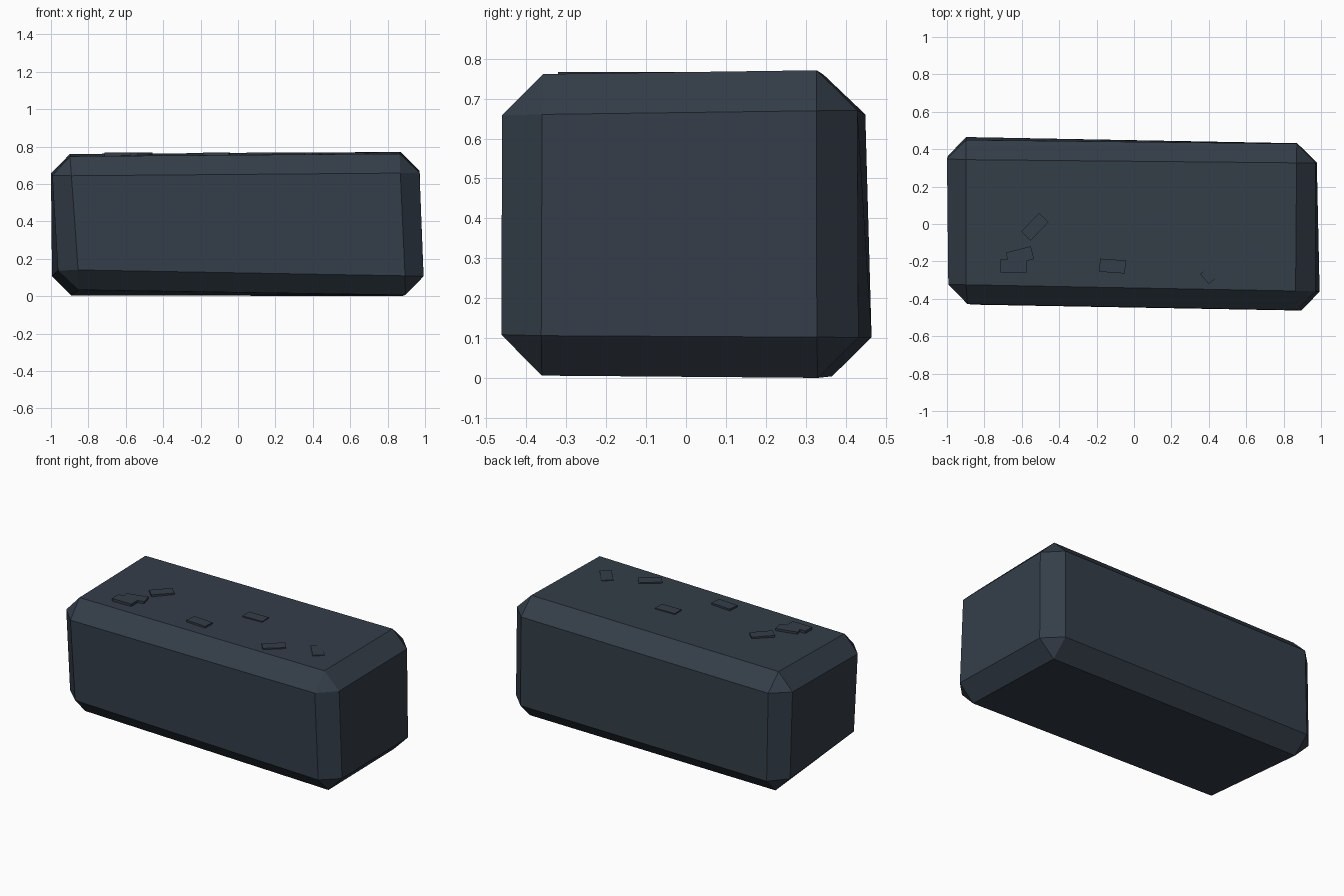
import bpy, bmesh, math
from mathutils import Matrix

if "Cube" in bpy.data.objects:
    bpy.data.objects.remove(bpy.data.objects["Cube"])

stone = bpy.data.materials.new("dark slate")
stone.diffuse_color = (0.034, 0.047, 0.065, 1)
stone.use_nodes = True
stone.node_tree.nodes["Principled BSDF"].inputs["Base Color"].default_value = stone.diffuse_color


def finish(bm, name):
    bmesh.ops.recalc_face_normals(bm, faces=bm.faces)
    me = bpy.data.meshes.new(name)
    bm.to_mesh(me)
    bm.free()
    me.materials.append(stone)
    ob = bpy.data.objects.new(name, me)
    bpy.context.collection.objects.link(ob)
    return ob


# Stone block: a slightly irregular box, chamfered on every edge
corners = {
    (-1, -1, -1): (-0.95, -0.43, 0.04),
    (1, -1, -1): (1.0, -0.465, 0.005),
    (1, 1, -1): (0.975, 0.43, 0.0),
    (-1, 1, -1): (-1.0, 0.47, 0.0),
    (-1, -1, 1): (-1.0, -0.425, 0.745),
    (1, -1, 1): (0.965, -0.462, 0.761),
    (1, 1, 1): (0.972, 0.428, 0.773),
    (-1, 1, 1): (-1.0, 0.447, 0.762),
}
bm = bmesh.new()
bmesh.ops.create_cube(bm, size=2)
for v in bm.verts:
    v.co = corners[tuple(round(c) for c in v.co)]
bmesh.ops.bevel(bm, geom=bm.edges[:], offset=0.102, offset_type='OFFSET',
                segments=1, affect='EDGES')
finish(bm, "stone_block")

# Small flat chips scattered on the top: x, y, turn in degrees
chips = [(-0.53, -0.015, 46), (0.115, 0.015, 1), (-0.115, -0.225, -4),
         (0.43, -0.25, 40), (0.675, -0.157, -50), (-0.61, -0.17, 14),
         (-0.645, -0.225, 0)]
for i, (x, y, turn) in enumerate(chips):
    bm = bmesh.new()
    bmesh.ops.create_cube(bm, size=1, matrix=(
        Matrix.Translation((x, y, 0.752))
        @ Matrix.Rotation(math.radians(turn), 4, 'Z')
        @ Matrix.Diagonal((0.138, 0.07, 0.03, 1))))
    finish(bm, f"surface_chip_{i + 1}")
